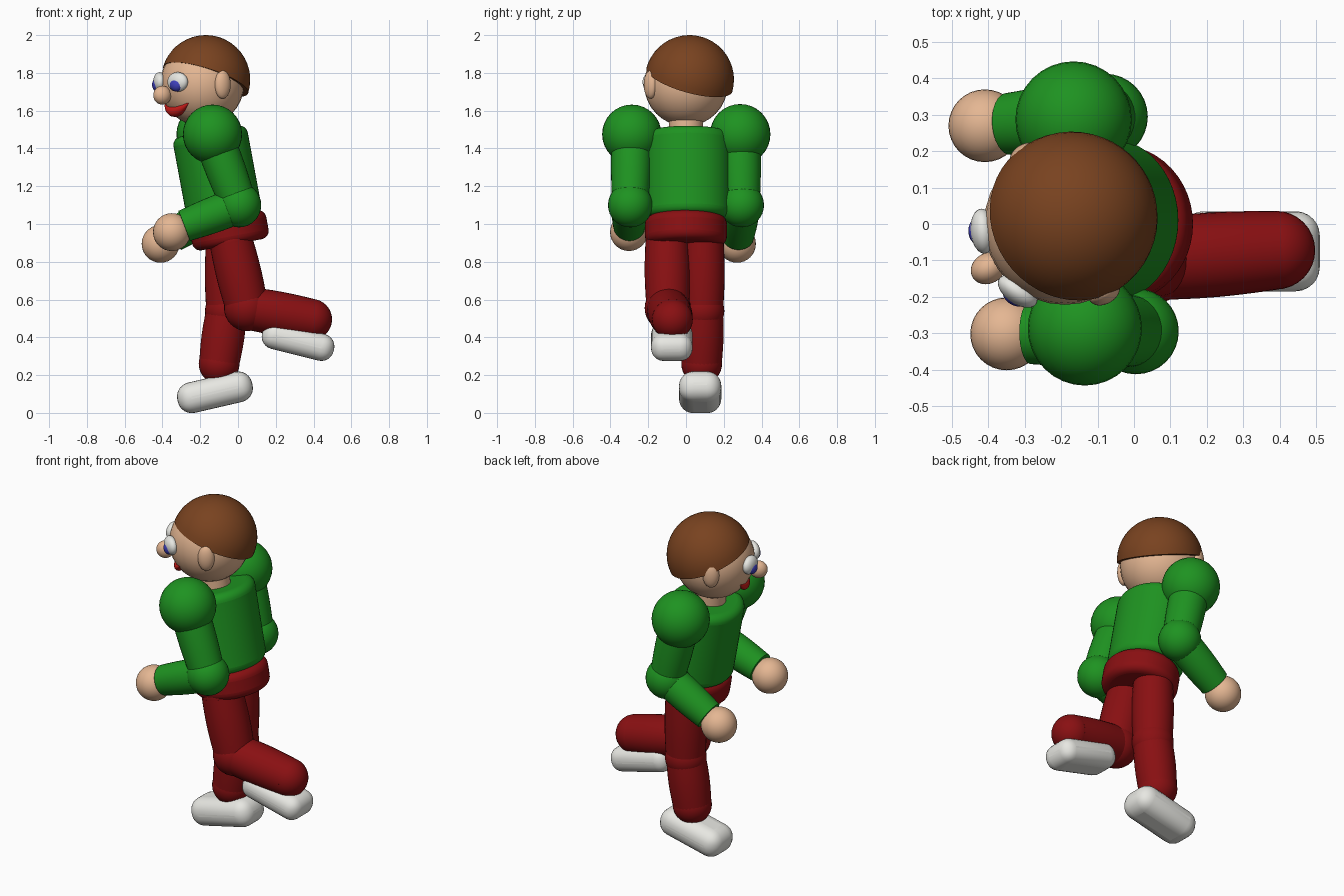
import bpy, bmesh
from math import radians, sin, cos, pi
from mathutils import Vector, Matrix

if "Cube" in bpy.data.objects:
    bpy.data.objects.remove(bpy.data.objects["Cube"])


def material(name, rgb):
    m = bpy.data.materials.new(name)
    m.diffuse_color = (*rgb, 1)
    m.use_nodes = True
    m.node_tree.nodes["Principled BSDF"].inputs["Base Color"].default_value = m.diffuse_color
    return m


GREEN = material("green", (0.013, 0.29, 0.015))
RED = material("dark_red", (0.25, 0.005, 0.006))
SKIN = material("skin", (0.78, 0.47, 0.29))
BROWN = material("brown", (0.19, 0.055, 0.014))
WHITE = material("white", (0.8, 0.8, 0.76))
BLUE = material("blue", (0.05, 0.05, 0.5))
LIPS = material("lip_red", (0.6, 0.012, 0.01))


def finish(name, bm, mat, angle=40):
    me = bpy.data.meshes.new(name)
    bmesh.ops.recalc_face_normals(bm, faces=bm.faces)
    bm.to_mesh(me)
    bm.free()
    me.materials.append(mat)
    ob = bpy.data.objects.new(name, me)
    bpy.context.collection.objects.link(ob)
    bpy.ops.object.select_all(action='DESELECT')
    ob.select_set(True)
    bpy.context.view_layer.objects.active = ob
    bpy.ops.object.shade_smooth_by_angle(angle=radians(angle))
    return ob


def add_ball(bm, c, r):
    bmesh.ops.create_uvsphere(bm, u_segments=32, v_segments=16, radius=r,
                              matrix=Matrix.Translation(c))


def ellipsoid(name, c, size, mat, facing=(1, 0, 0)):
    # local x points along "facing", local z stays upright
    bm = bmesh.new()
    add_ball(bm, (0, 0, 0), 1)
    rot = Vector(facing).to_track_quat('X', 'Z').to_matrix().to_4x4()
    bm.transform(Matrix.Translation(c) @ rot @ Matrix.Diagonal((*size, 1)))
    return finish(name, bm, mat)


def add_barrel(bm, a, b, ra, rb, swell=0.06):
    # slightly bulging tube from a to b
    a, b = Vector(a), Vector(b)
    rot = (b - a).to_track_quat('Z', 'Y')
    rings = []
    for i in range(7):
        t = i / 6
        r = (ra + (rb - ra) * t) * (1 + swell * sin(pi * t))
        rings.append([bm.verts.new(a.lerp(b, t) + rot @ Vector(
            (r * cos(k * pi / 16), r * sin(k * pi / 16), 0))) for k in range(32)])
    for p, q in zip(rings, rings[1:]):
        for k in range(32):
            bm.faces.new((p[k], p[k - 1], q[k - 1], q[k]))
    bm.faces.new(rings[0])
    bm.faces.new(rings[-1])


def limb(name, mat, joints, closed_end=True):
    # joints: list of (point, ball radius, tube radius)
    bm = bmesh.new()
    for (a, _, ra), (b, _, rb) in zip(joints, joints[1:]):
        add_barrel(bm, a, b, ra, rb)
    for p, r, _ in joints if closed_end else joints[:-1]:
        add_ball(bm, p, r)
    return finish(name, bm, mat)


def bevelled(name, bm, mat, c, tilt, width):
    bm.transform(Matrix.Translation(c) @ Matrix.Rotation(radians(tilt), 4, 'Y'))
    ob = finish(name, bm, mat)
    mod = ob.modifiers.new("bevel", 'BEVEL')
    mod.width, mod.segments, mod.limit_method = width, 6, 'ANGLE'
    mod.angle_limit = radians(50)
    return ob


def oval_block(name, c, rx, ry, half_h, tilt, width, mat):
    bm = bmesh.new()
    bmesh.ops.create_cone(bm, cap_ends=True, segments=48, radius1=1, radius2=1, depth=2,
                          matrix=Matrix.Diagonal((rx, ry, half_h, 1)))
    return bevelled(name, bm, mat, c, tilt, width)


def shoe(name, c, half, tilt):
    bm = bmesh.new()
    bmesh.ops.create_cube(bm, size=2, matrix=Matrix.Diagonal((*half, 1)))
    ob = bevelled(name, bm, WHITE, c, tilt, min(half) * 0.92)
    for p in ob.data.polygons:
        p.use_smooth = True


# torso and hips, leaning forward
oval_block("torso", (-0.11, 0.01, 1.26), 0.2, 0.228, 0.235, -10.5, 0.045, GREEN)
oval_block("hips", (-0.047, 0, 0.967), 0.206, 0.217, 0.078, -10.5, 0.045, RED)

# arms with hands
limb("right_arm", GREEN, [((-0.135, -0.287, 1.475), 0.157, 0.105),
                          ((0.005, -0.295, 1.1), 0.118, 0.095),
                          ((-0.285, -0.3, 0.99), 0.09, 0.085)], False)
limb("left_arm", GREEN, [((-0.166, 0.287, 1.475), 0.16, 0.105),
                         ((-0.08, 0.295, 1.1), 0.118, 0.095),
                         ((-0.345, 0.275, 0.935), 0.09, 0.085)], False)
ellipsoid("right_hand", (-0.35, -0.302, 0.957), (0.1,) * 3, SKIN)
ellipsoid("left_hand", (-0.41, 0.27, 0.895), (0.1,) * 3, SKIN)

# legs and shoes
limb("right_leg", RED, [((-0.035, -0.1, 0.9), 0.115, 0.115),
                        ((0.048, -0.097, 0.555), 0.122, 0.112),
                        ((0.39, -0.072, 0.495), 0.108, 0.108)])
limb("left_leg", RED, [((-0.06, 0.09, 0.9), 0.11, 0.11),
                       ((-0.06, 0.088, 0.54), 0.115, 0.108),
                       ((-0.1, 0.083, 0.26), 0.108, 0.106)])
shoe("right_shoe", (0.318, -0.075, 0.378), (0.195, 0.11, 0.072), 14)
shoe("left_shoe", (-0.122, 0.075, 0.109), (0.203, 0.112, 0.082), -13)

# neck and head
HEAD = Vector((-0.19, 0.0, 1.74))
F, S = Vector((-0.866, -0.5, 0)), Vector((0.5, -0.866, 0))  # face and side directions
R = 0.222
bm = bmesh.new()
add_barrel(bm, (-0.155, 0, 1.45), (-0.17, 0, 1.6), 0.09, 0.09, 0)
finish("neck", bm, SKIN)
ellipsoid("head", HEAD, (R,) * 3, SKIN)

# hair: tilted half ball
bm = bmesh.new()
bmesh.ops.create_uvsphere(bm, u_segments=48, v_segments=24, radius=0.236)
geom = bm.verts[:] + bm.edges[:] + bm.faces[:]
cut = bmesh.ops.bisect_plane(bm, geom=geom, plane_co=(0, 0, 0), plane_no=(0, 0, 1), clear_inner=True)
bmesh.ops.holes_fill(bm, edges=[e for e in bm.edges if e.is_boundary])
bm.transform(Matrix.Translation((-0.171, 0.018, 1.764)) @
             Vector((0.32, 0.28, 1)).to_track_quat('Z', 'Y').to_matrix().to_4x4())
finish("hair", bm, BROWN)

# ears, eyes and pupils on both sides, nose between
for side, sg in (("right", 1), ("left", -1)):
    ellipsoid(side + "_ear", HEAD + S * sg * 0.217 + Vector((0, 0, -0.002)),
              (0.032, 0.046, 0.075), SKIN, S * sg)
    d = F * cos(radians(25)) + S * sg * sin(radians(25))
    ellipsoid(side + "_eye", HEAD + d * 0.226 + Vector((0, 0, 0.012)), (0.034, 0.062, 0.052), WHITE, d)
    ellipsoid(side + "_pupil", HEAD + d * 0.238 + Vector((0, 0, -0.003)), (0.028, 0.038, 0.036), BLUE, d)
ellipsoid("nose", HEAD + F * 0.243 + Vector((0, 0, -0.058)), (0.05, 0.042, 0.05), SKIN, F)

# mouth: tapered smile wrapped on the head
cu = bpy.data.curves.new("mouth", 'CURVE')
cu.dimensions, cu.bevel_depth, cu.bevel_resolution, cu.use_fill_caps = '3D', 0.03, 4, True
sp = cu.splines.new('POLY')
sp.points.add(16)
for i, p in enumerate(sp.points):
    t = i / 8 - 1
    az, el = radians(38 * t), radians(-41 + 14 * t * t)
    q = HEAD + R * 0.99 * ((F * cos(az) + S * sin(az)) * cos(el) + Vector((0, 0, sin(el))))
    p.co = (*q, 1)
    p.radius = 0.1 + 0.9 * (1 - t * t)
cu.materials.append(LIPS)
bpy.context.collection.objects.link(bpy.data.objects.new("mouth", cu))
